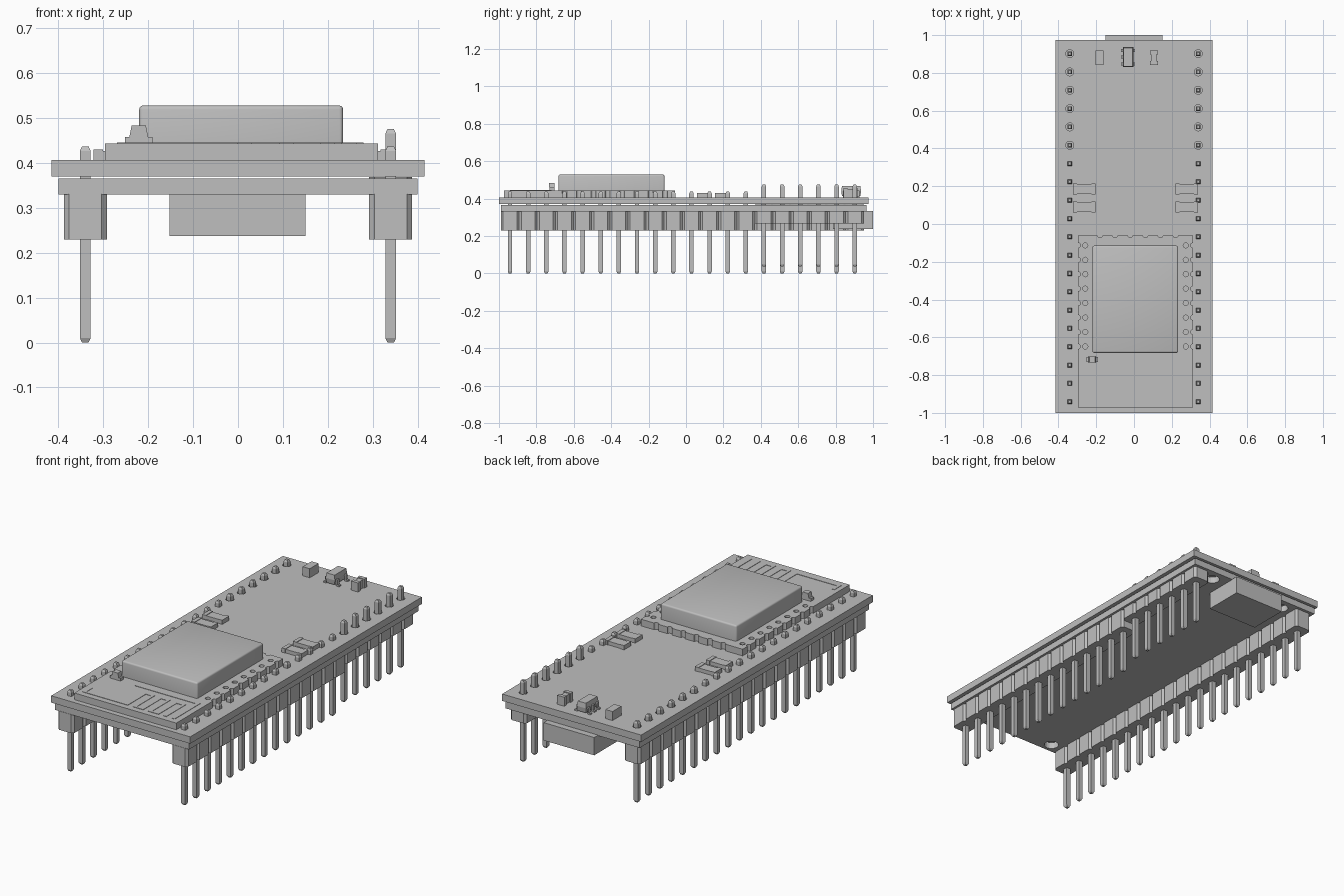
import bpy, bmesh, math
from mathutils import Matrix

if "Cube" in bpy.data.objects:
    bpy.data.objects.remove(bpy.data.objects["Cube"])

grey = bpy.data.materials.new("plain grey")
grey.diffuse_color = (0.52, 0.52, 0.52, 1)
grey.use_nodes = True
grey.node_tree.nodes["Principled BSDF"].inputs["Base Color"].default_value = grey.diffuse_color


def finish(name, bm):
    bmesh.ops.recalc_face_normals(bm, faces=bm.faces)
    me = bpy.data.meshes.new(name)
    bm.to_mesh(me)
    bm.free()
    me.materials.append(grey)
    ob = bpy.data.objects.new(name, me)
    bpy.context.collection.objects.link(ob)
    return ob


def add_box(bm, x0, x1, y0, y1, z0, z1):
    m = Matrix.Translation(((x0 + x1) / 2, (y0 + y1) / 2, (z0 + z1) / 2))
    m = m @ Matrix.Diagonal((x1 - x0, y1 - y0, z1 - z0, 1))
    return bmesh.ops.create_cube(bm, size=1, matrix=m)["verts"]


def boxes(name, *dims):
    bm = bmesh.new()
    for d in dims:
        add_box(bm, *d)
    return finish(name, bm)


def add_prism(bm, pts, z0, z1):
    face = bm.faces.new([bm.verts.new((x, y, z0)) for x, y in pts])
    ext = bmesh.ops.extrude_face_region(bm, geom=[face], use_keep_orig=True)
    for v in ext["geom"]:
        if isinstance(v, bmesh.types.BMVert):
            v.co.z = z1


def drill(ob, points, r, z0, z1, sides=16):
    """Cut vertical round holes, then remove the cutter."""
    bm = bmesh.new()
    for x, y in points:
        bmesh.ops.create_cone(bm, cap_ends=True, segments=sides, radius1=r, radius2=r, depth=z1 - z0,
                              matrix=Matrix.Translation((x, y, (z0 + z1) / 2)))
    cutter = finish("hole_cutter", bm)
    cutter.hide_render = True
    mod = ob.modifiers.new("holes", 'BOOLEAN')
    mod.operation, mod.solver, mod.object = 'DIFFERENCE', 'EXACT', cutter
    bpy.context.view_layer.objects.active = ob
    bpy.ops.object.modifier_apply(modifier=mod.name)
    bpy.data.objects.remove(cutter)


PITCH = 0.097
ROW = 0.34
pin_y = [0.902 - PITCH * i for i in range(20)]

# Two stacked circuit boards
lower = boxes("lower_board", (-0.4, 0.4, -0.988, 0.966, 0.33, 0.365))
drill(lower, [(x, y) for x in (-0.23, 0.23) for y in (0.9, -0.935)], 0.037, 0.3, 0.4, 24)
upper = boxes("upper_board", (-0.415, 0.415, -1, 0.975, 0.37, 0.407))
drill(upper, [(s * ROW, y) for s in (-1, 1) for y in pin_y[:6]], 0.021, 0.35, 0.45)


# Pin headers: chamfered housing cells and tapered square pins
def header(name, x, ys, lift, z_top):
    bm = bmesh.new()
    h, w, c = PITCH / 2, 0.048, 0.012
    for y in ys:
        pts = [(-w, -h + c), (-w + c, -h), (w - c, -h), (w, -h + c),
               (w, h - c), (w - c, h), (-w + c, h), (-w, h - c)]
        add_prism(bm, [(x + a, y + b) for a, b in pts], 0.23 + lift, z_top)
    finish(name + "_housing", bm)
    bm = bmesh.new()
    for y in ys:
        z0, z1, r = lift, 0.437 + lift, 0.012
        rings = []
        for z, k in ((z0, 0.6), (z0 + 0.01, 1), (z1 - 0.01, 1), (z1, 0.6)):
            rings.append([bm.verts.new((x + a * r * k, y + b * r * k, z))
                          for a, b in ((-1, -1), (1, -1), (1, 1), (-1, 1))])
        bm.faces.new(rings[0])
        bm.faces.new(rings[-1])
        for lo, hi in zip(rings, rings[1:]):
            for i in range(4):
                j = (i + 1) % 4
                bm.faces.new((lo[i], lo[j], hi[j], hi[i]))
    finish(name + "_pins", bm)


header("left_header", -ROW, pin_y, 0, 0.331)
header("right_header", ROW, pin_y[6:], 0, 0.331)
header("raised_right_header", ROW, pin_y[:6], 0.038, 0.369)

# Connector under the back end
boxes("usb_connector", (-0.152, 0.15, 0.785, 1.0, 0.237, 0.333))

# Radio module board with holes and scalloped edges
module = boxes("radio_module_board", (-0.296, 0.312, -0.972, -0.06, 0.406, 0.443))
pad_y = [-0.113 - 0.0765 * i for i in range(8)]
holes = [(x, y) for x in (-0.258, 0.274, -0.297, 0.313) for y in pad_y]
holes += [(-0.18 + 0.08 * i, -0.059) for i in range(6)]
drill(module, holes, 0.0135, 0.38, 0.46)

# Metal shield with softened top edges
bm = bmesh.new()
add_box(bm, -0.22, 0.234, -0.682, -0.115, 0.442, 0.528)
top = [e for e in bm.edges if sum(v.co.z for v in e.verts) > 1.0 or
       abs(e.verts[0].co.z - e.verts[1].co.z) > 0.01]
bmesh.ops.bevel(bm, geom=top, offset=0.009, segments=3, affect='EDGES', profile=0.5)
shield = finish("module_shield", bm)
shield.select_set(True)
bpy.context.view_layer.objects.active = shield
bpy.ops.object.shade_smooth_by_angle()

# Folded antenna trace, nearly flat on the module
zt, t = (0.442, 0.445), 0.016
trace = [(-0.27, 0.0, -0.94, -0.94 + t, *zt), (-0.27, -0.27 + t, -0.94, -0.88, *zt),
         (-0.1, 0.28, -0.735, -0.735 + t, *zt), (0.28 - t, 0.28, -0.94, -0.72, *zt)]
for i in range(6):
    x = -0.016 + 0.046 * i
    trace.append((x, x + t, -0.94, -0.77, *zt))
    if i < 5:
        y = -0.77 - t if i % 2 == 0 else -0.94
        trace.append((x, x + 0.046 + t, y, y + t, *zt))
boxes("antenna_trace", *trace)

# Small lamp on the module: wide foot with a tapered lens
bm = bmesh.new()
add_box(bm, -0.252, -0.19, -0.73, -0.704, 0.442, 0.458)
for v in add_box(bm, -0.242, -0.2, -0.732, -0.702, 0.458, 0.483):
    if v.co.z > 0.47:
        v.co.x = -0.221 + (v.co.x + 0.221) * 0.75
finish("module_lamp", bm)

# Four flat chip resistors with raised end caps
for side, x0, x1 in (("left", -0.322, -0.203), ("right", 0.219, 0.338)):
    for n, y in enumerate((0.185, 0.09)):
        boxes(f"{side}_resistor_{n + 1}",
              (x0 + 0.02, x1 - 0.02, y - 0.027, y + 0.027, 0.405, 0.427),
              (x0, x0 + 0.021, y - 0.03, y + 0.03, 0.405, 0.43),
              (x1 - 0.021, x1, y - 0.03, y + 0.03, 0.405, 0.43))

# Capacitor and waisted diode beside the regulator
boxes("capacitor", (-0.204, -0.162, 0.843, 0.918, 0.405, 0.456))
boxes("diode", (0.084, 0.126, 0.843, 0.863, 0.405, 0.456),
      (0.091, 0.119, 0.862, 0.899, 0.405, 0.452),
      (0.084, 0.126, 0.898, 0.918, 0.405, 0.456))

# Voltage regulator: body tapered above and below its middle, stepped legs
bm = bmesh.new()
cx, cy = -0.031, 0.883
for z0, z1, edge in ((0.414, 0.44, 0), (0.44, 0.466, 1)):
    for v in add_box(bm, cx - 0.028, cx + 0.028, cy - 0.053, cy + 0.053, z0, z1):
        if abs(v.co.z - 0.44) > 0.01:
            v.co.x = cx + (v.co.x - cx) * 0.85
            v.co.y = cy + (v.co.y - cy) * 0.93
finish("regulator_body", bm)
legs = []
for s, ys in ((-1, (-0.036, 0, 0.036)), (1, (-0.036, 0.036))):
    for dy in ys:
        for a, b, z0, z1 in ((0.024, 0.036, 0.434, 0.442), (0.03, 0.037, 0.407, 0.442),
                             (0.03, 0.047, 0.406, 0.414)):
            xs = sorted((cx + s * a, cx + s * b))
            legs.append((*xs, cy + dy - 0.008, cy + dy + 0.008, z0, z1))
boxes("regulator_legs", *legs)
